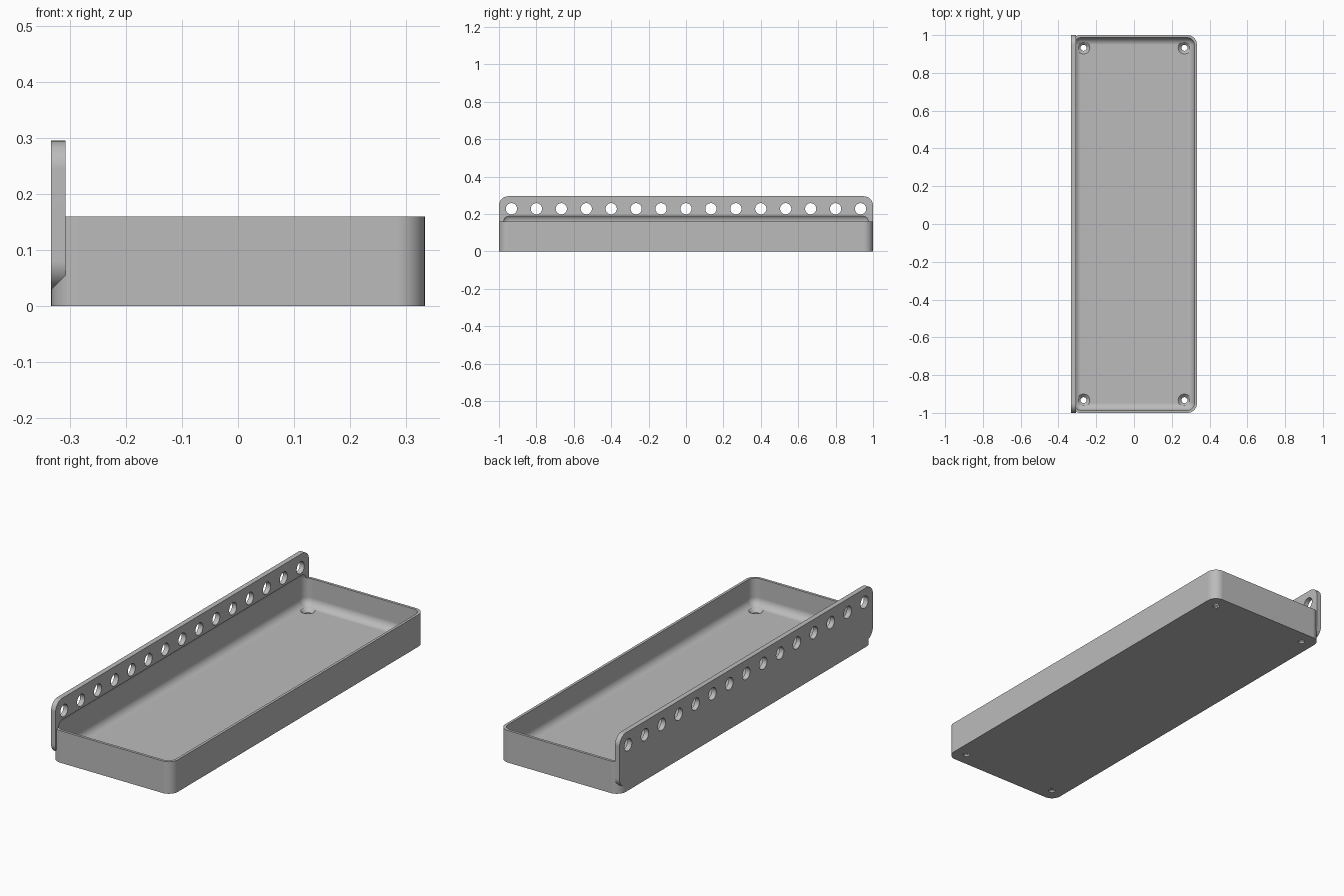
import bpy
import bmesh
import math
from mathutils import Matrix

old = bpy.data.objects.get("Cube")
if old:
    bpy.data.objects.remove(old, do_unlink=True)

HALF_X, HALF_Y = 0.333, 1.0
WALL, RIM = 0.0133, 0.16
PLATE_IN = -0.308

grey = bpy.data.materials.new("grey plastic")
grey.use_nodes = True
colour = (0.5, 0.5, 0.5, 1)
grey.diffuse_color = colour
grey.node_tree.nodes["Principled BSDF"].inputs["Base Color"].default_value = colour


def finish(bm, name):
    bmesh.ops.recalc_face_normals(bm, faces=bm.faces[:])
    mesh = bpy.data.meshes.new(name)
    bm.to_mesh(mesh)
    bm.free()
    mesh.materials.append(grey)
    obj = bpy.data.objects.new(name, mesh)
    bpy.context.collection.objects.link(obj)
    return obj


def rounded_box(name, lo, hi, radius, axis=None, segments=10):
    """Box with all edges rounded, or only those along one axis."""
    bm = bmesh.new()
    bmesh.ops.create_cube(bm, size=1)
    for v in bm.verts:
        for i in range(3):
            v.co[i] = lo[i] if v.co[i] < 0 else hi[i]
    edges = [e for e in bm.edges if axis is None
             or abs((e.verts[0].co - e.verts[1].co)[axis]) > 1e-5]
    bmesh.ops.bevel(bm, geom=edges, offset=radius, segments=segments,
                    profile=0.5, affect='EDGES')
    return finish(bm, name)


def cone(bm, r1, r2, depth, matrix):
    bmesh.ops.create_cone(bm, cap_ends=True, segments=32, radius1=r1,
                          radius2=r2, depth=depth, matrix=matrix)


def combine(target, tool, operation):
    mod = target.modifiers.new(operation.lower(), 'BOOLEAN')
    mod.operation, mod.solver, mod.object = operation, 'EXACT', tool
    bpy.context.view_layer.objects.active = target
    bpy.ops.object.modifier_apply(modifier=mod.name)
    bpy.data.objects.remove(tool, do_unlink=True)


# Tray body with rounded upright corners
tray = rounded_box("tray", (-HALF_X, -HALF_Y, 0), (HALF_X, HALF_Y, RIM), 0.05, axis=2)

# Tall mounting plate along one long side
plate = rounded_box("mounting_plate", (-HALF_X, -HALF_Y, 0.03),
                    (PLATE_IN, HALF_Y, 0.295), 0.05, axis=0)
combine(tray, plate, 'UNION')

# Softly rounded cavity, reaching slightly into the plate above the rim
cavity = rounded_box("cavity", (WALL - HALF_X, WALL - HALF_Y, 0.025),
                     (HALF_X - WALL, HALF_Y - WALL, 0.2), 0.04)
combine(tray, cavity, 'DIFFERENCE')

# Row of round holes through the plate
bm = bmesh.new()
for i in range(15):
    place = Matrix.Translation((-0.32, (i - 7) * 0.1333, 0.228))
    cone(bm, 0.03, 0.03, 0.1, place @ Matrix.Rotation(math.pi / 2, 4, 'Y'))
combine(tray, finish(bm, "plate_holes"), 'DIFFERENCE')

# Countersunk screw holes in the floor corners
screw, sink = bmesh.new(), bmesh.new()
for x in (-0.267, 0.267):
    for y in (-0.933, 0.933):
        cone(screw, 0.016, 0.016, 0.1, Matrix.Translation((x, y, 0)))
        cone(sink, 0.014, 0.036, 0.022, Matrix.Translation((x, y, 0.017)))
combine(tray, finish(sink, "countersinks"), 'DIFFERENCE')
combine(tray, finish(screw, "screw_holes"), 'DIFFERENCE')

# Smooth fillets while keeping the flats flat
bpy.ops.object.select_all(action='DESELECT')
tray.select_set(True)
bpy.context.view_layer.objects.active = tray
bpy.ops.object.shade_smooth_by_angle(angle=math.radians(30))
weighted = tray.modifiers.new("flat faces", 'WEIGHTED_NORMAL')
weighted.keep_sharp = True
